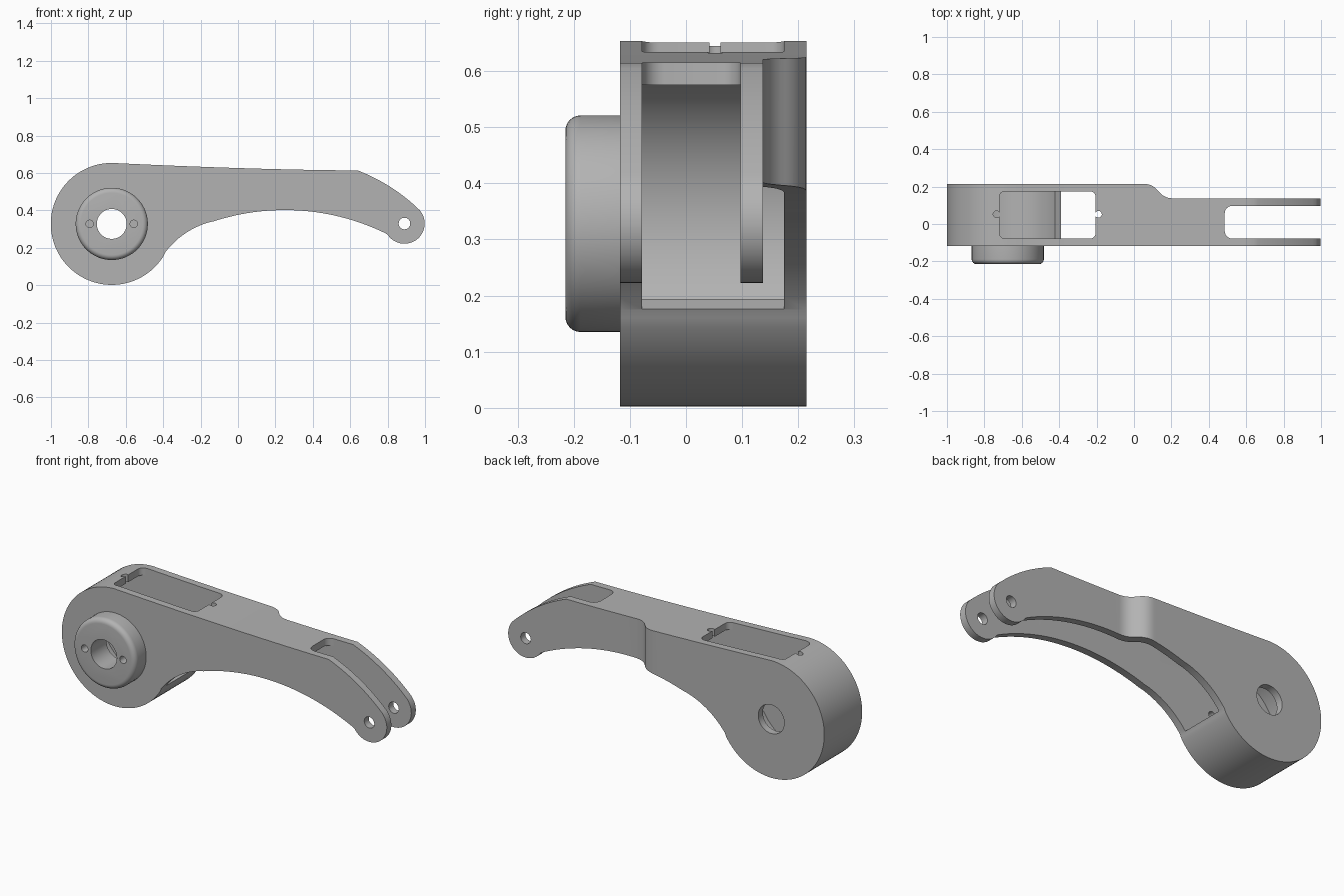
import bpy, bmesh
from math import cos, sin, radians
from mathutils import Vector

if "Cube" in bpy.data.objects:
    bpy.data.objects.remove(bpy.data.objects["Cube"])

metal = bpy.data.materials.new("satin grey metal")
metal.use_nodes = True
GREY = (0.45, 0.45, 0.45, 1)
metal.diffuse_color = GREY
metal.node_tree.nodes["Principled BSDF"].inputs["Base Color"].default_value = GREY

HUB, PIN = (-0.675, 0.328), (0.89, 0.33)
HUB_R, PIN_R, WALL = 0.326, 0.108, 0.04
FRONT, BACK, NARROW = -0.118, 0.215, 0.137


def arc(center, r, start, end, n=24):
    angles = [radians(start + (end - start) * i / n) for i in range(n + 1)]
    return [(center[0] + r * cos(a), center[1] + r * sin(a)) for a in angles]


def bezier(a, b, c, n=16):
    a, b, c = Vector(a), Vector(b), Vector(c)
    ts = [i / n for i in range(n + 1)]
    return [tuple(a * (1 - t) ** 2 + b * 2 * t * (1 - t) + c * t * t) for t in ts]


def prism(name, points, axis, lo, hi):
    """Extrude a 2D outline along y (outline in xz) or z (outline in xy)."""
    place = (lambda u, v, w: (u, w, v)) if axis == "y" else (lambda u, v, w: (u, v, w))
    bm = bmesh.new()
    low = [bm.verts.new(place(u, v, lo)) for u, v in points]
    high = [bm.verts.new(place(u, v, hi)) for u, v in points]
    bm.faces.new(low)
    bm.faces.new(high)
    for i in range(len(points)):
        j = (i + 1) % len(points)
        bm.faces.new((low[i], low[j], high[j], high[i]))
    bmesh.ops.recalc_face_normals(bm, faces=bm.faces)
    mesh = bpy.data.meshes.new(name)
    bm.to_mesh(mesh)
    bm.free()
    ob = bpy.data.objects.new(name, mesh)
    bpy.context.collection.objects.link(ob)
    mesh.materials.append(metal)
    return ob


def activate(ob):
    bpy.ops.object.select_all(action="DESELECT")
    bpy.context.view_layer.objects.active = ob
    ob.select_set(True)


def cut(ob, cutter):
    mod = ob.modifiers.new("cut", "BOOLEAN")
    mod.operation, mod.solver, mod.object = "DIFFERENCE", "EXACT", cutter
    activate(ob)
    bpy.ops.object.modifier_apply(modifier=mod.name)
    bpy.data.objects.remove(cutter)


def drill(ob, center, r, axis, lo, hi, n=40):
    cut(ob, prism("drill", arc(center, r, 0, 360 - 360 / n, n - 1), axis, lo, hi))


def rounded(x0, x1, y0, y1, r):
    return (arc((x1 - r, y1 - r), r, 0, 90, 6) + arc((x0 + r, y1 - r), r, 90, 180, 6)
            + arc((x0 + r, y0 + r), r, 180, 270, 6) + arc((x1 - r, y0 + r), r, 270, 360, 6))


def top_edge(x0, x1, drop=0.0, n=24):
    xs = [x0 + (x1 - x0) * i / n for i in range(n + 1)]
    return [(x, 0.614 + 0.04 * (max(0.64 - x, 0) / 1.315) ** 1.6 - drop) for x in xs]


def step(name, wide, narrow, shift):
    """Plan cutter that narrows the arm from its wide to its slim width."""
    mid = (0.13 + shift, (wide + narrow) / 2)
    curve = (bezier((0.05 + shift, wide), (0.1 + shift, wide), mid, 10)
             + bezier(mid, (0.16 + shift, narrow), (0.21 + shift, narrow), 10)[1:])
    return prism(name, curve + [(1.3, narrow), (1.3, wide + 0.2), (0.05 + shift, wide + 0.2)],
                 "z", -0.1, 1)


# Arm body: hub circle, sloping top, drooping fork nose, arched underside
outline = top_edge(HUB[0], 0.64)
outline += bezier((0.64, 0.614), (0.83, 0.54), (0.973, 0.4))[1:]
outline += arc(PIN, PIN_R, 36, -146, 28)
arch_r = 1.23
arch = [0.79 - 0.92 * i / 30 for i in range(31)]
outline += [(x, 0.402 - arch_r + (arch_r ** 2 - (x - 0.25) ** 2) ** 0.5) for x in arch]
outline += bezier((-0.13, 0.343), (-0.29, 0.305), (-0.39, 0.175), 12)[1:]
outline += arc(HUB, HUB_R, -31, -269, 64)
arm_body = prism("arm_body", outline, "y", FRONT, BACK)
cut(arm_body, step("outer_step", BACK, NARROW, 0))

# Hollow inside, open along the arch
inner_r = HUB_R - WALL
hollow = top_edge(HUB[0], 0.7, WALL)
hollow += [(0.7, 0.1), (-0.3, 0.1), (-0.385, 0.174)]
hollow += arc(HUB, inner_r, -28, -269, 64)
cavity = prism("cavity", hollow, "y", FRONT + WALL, BACK - WALL)
cut(cavity, step("inner_step", BACK - WALL, NARROW - WALL, -0.02))
cut(arm_body, cavity)

# Fork slot at the nose and access window on the top
cut(arm_body, prism("slot", rounded(0.485, 1.3, FRONT + WALL, NARROW - WALL, 0.04), "z", 0, 1))
cut(arm_body, prism("window", rounded(-0.72, -0.205, FRONT + WALL, BACK - WALL, 0.03), "z", 0.5, 1))

# Screw holes beside the window, pin hole through the fork, bore through the hub
for x in (-0.735, -0.19):
    drill(arm_body, (x, 0.052), 0.018, "z", 0.5, 1, 20)
drill(arm_body, PIN, 0.031, "y", -1, 1, 28)
drill(arm_body, HUB, 0.08, "y", -1, 1)

# Round collar on the front of the hub, with a softened rim
collar_r = 0.193
hub_collar = prism("hub_collar", arc(HUB, collar_r, 0, 355, 71), "y", -0.215, FRONT)
bm = bmesh.new()
bm.from_mesh(hub_collar.data)
rim = [e for e in bm.edges if all(v.co.y < -0.2 for v in e.verts)]
bmesh.ops.bevel(bm, geom=rim, offset=0.027, segments=6, profile=0.5, affect="EDGES")
bm.to_mesh(hub_collar.data)
bm.free()
drill(hub_collar, HUB, 0.08, "y", -1, 1)

# Two spanner holes through collar and front wall
for part in (hub_collar, arm_body):
    for side in (-1, 1):
        drill(part, (HUB[0] + side * 0.118, HUB[1]), 0.02, "y", -0.3, 0, 24)

for part in (arm_body, hub_collar):
    activate(part)
    bpy.ops.object.shade_smooth_by_angle(angle=radians(25))
